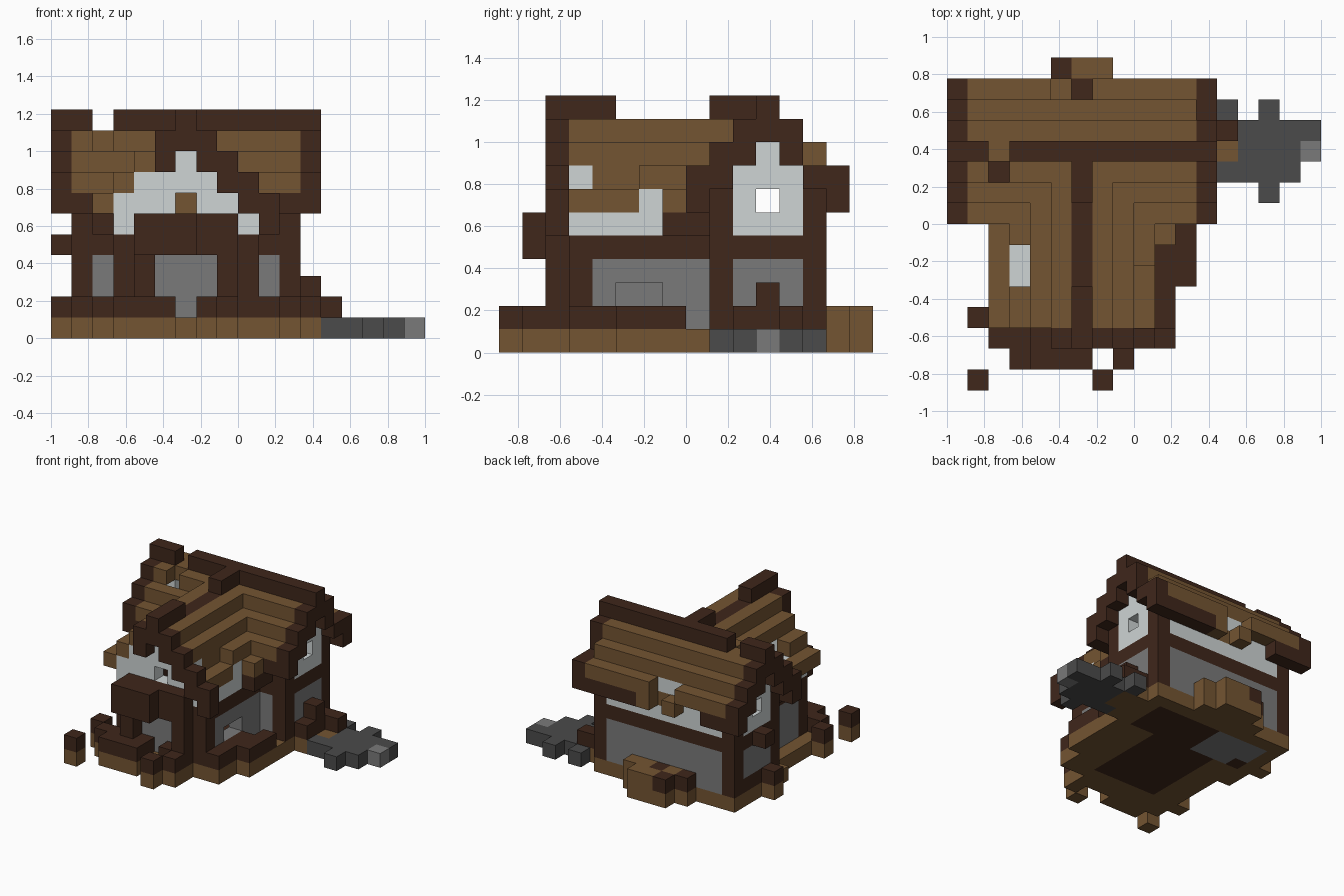
import bpy
import bmesh
from mathutils import Vector

default = bpy.data.objects.get("Cube")
if default:
    bpy.data.objects.remove(default, do_unlink=True)

CELL = 1 / 9
ORIGIN = Vector((-1, -8 / 9, 0))
COLOURS = {
    "dark_timber": (0.050, 0.020, 0.011),
    "brown_wood": (0.174, 0.090, 0.032),
    "white_plaster": (0.620, 0.660, 0.660),
    "grey_stone": (0.195, 0.195, 0.195),
    "dark_stone": (0.070, 0.070, 0.070),
}
materials = {}
for label, rgb in COLOURS.items():
    mat = bpy.data.materials.new(label)
    mat.use_nodes = True
    mat.diffuse_color = (*rgb, 1)
    mat.node_tree.nodes["Principled BSDF"].inputs["Base Color"].default_value = (*rgb, 1)
    materials[label] = mat
TIMBER, WOOD, PLASTER, STONE, SLATE = COLOURS

cells = {}


def span(value):
    return range(value[0], value[1] + 1) if isinstance(value, tuple) else (value,)


def put(part, colour, xs, ys, zs):
    """Fill a block of cells; spans are inclusive."""
    for x in span(xs):
        for y in span(ys):
            for z in span(zs):
                cells[x, y, z] = (part, colour)


def cut(xs, ys, zs):
    for x in span(xs):
        for y in span(ys):
            for z in span(zs):
                cells.pop((x, y, z), None)


# Ground slab and floors
put("ground_slab", WOOD, (1, 11), (8, 13), 0)
put("ground_slab", WOOD, (2, 10), (3, 8), 0)
put("ground_slab", WOOD, (2, 8), 2, 0)
put("ground_slab", WOOD, 12, (10, 12), 0)
put("ground_slab", WOOD, 13, (11, 12), 0)
put("timber_floor", TIMBER, (4, 8), (4, 12), 0)
put("timber_floor", TIMBER, (9, 10), (10, 12), 0)
put("stone_floor", STONE, (2, 5), (10, 12), 0)
put("timber_floor", TIMBER, 2, 10, 0)

# Stone path beside the house
put("stone_path", SLATE, (14, 16), (10, 12), 0)
put("stone_path", SLATE, 15, (9, 13), 0)
for y in (10, 13):
    put("stone_path", SLATE, 13, y, 0)
put("stone_path", SLATE, 17, 12, 0)
put("path_end_stone", STONE, 17, 11, 0)

# Low fence standing on the slab
fence = [((2, 5), 2), ((7, 8), 2), (10, (3, 6)), (11, (5, 7)), (1, 0), (7, 0),
         ((3, 5), 1), (8, 1), (1, 3), (0, 10), (12, (10, 12)), (13, 12), (5, 15), (4, 14)]
for xs, ys in fence:
    put("ground_slab", WOOD, xs, ys, 0)
    put("low_fence", TIMBER, xs, ys, 1)
put("side_step", TIMBER, 12, 11, 2)

# Heap of boards behind the house
put("back_boards", WOOD, (5, 8), 14, (0, 1))
put("back_boards", WOOD, (6, 7), 15, (0, 1))
put("back_board_core", TIMBER, 6, 14, 1)

# Main house: long walls
for y in (9, 13):
    put("main_long_wall", STONE, (2, 10), y, (1, 3))
    put("main_beam", TIMBER, (1, 11), y, 4)
    put("main_upper_wall", PLASTER, (2, 10), y, (5, 7))
cut((4, 8), 9, (1, 7))

# Main house: end walls with corner posts and small windows
for x in (1, 11):
    put("end_wall", STONE, x, (10, 12), (2, 3))
    put("end_sill", TIMBER, x, (9, 13), 1)
    put("main_beam", TIMBER, x, (9, 13), 4)
    put("end_gable", PLASTER, x, (10, 12), (5, 7))
    put("end_gable", PLASTER, x, 11, 8)
    cut(x, 11, 6)
    for y in (9, 13):
        put("corner_post", TIMBER, x, y, (1, 7))
put("side_bracket", TIMBER, 0, 11, 4)

# Front wing: side walls
for x in (3, 9):
    put("wing_side_wall", STONE, x, (4, 8), (1, 3))
    put("wing_beam", TIMBER, x, (3, 8), 4)
    put("wing_upper_wall", PLASTER, x, (3, 8), (5, 6))
cut(9, (5, 6), 2)

# Front wing: gable wall, posts and projecting canopy
put("wing_front_wall", STONE, (5, 7), 3, (1, 3))
put("wing_gable", PLASTER, (3, 9), 3, (5, 6))
put("wing_gable", PLASTER, (4, 8), 3, 7)
put("wing_gable", PLASTER, (5, 7), 3, 8)
cut(6, 3, 6)
for inner, outer in ((4, 3), (8, 9)):
    put("wing_post", TIMBER, inner, (2, 3), (1, 4))
    put("wing_post", TIMBER, outer, 3, (1, 4))
put("front_canopy", TIMBER, (4, 8), 2, (4, 5))
put("front_canopy", TIMBER, (4, 6), 1, (4, 5))

# Main roof: stepped courses either side of the ridge, dark verges
for step in range(4):
    for y in {11 - step, 11 + step}:
        top = 10 - step
        if step:
            put("main_roof", WOOD, (1, 11), y, top)
        for x in (0, 12):
            put("main_verge", TIMBER, x, y, (top - 1, top))
put("main_roof", WOOD, (1, 11), 11, 9)
put("main_ridge", TIMBER, (0, 12), 11, 10)
cut(2, 11, 10)
cut(2, 10, 9)
cut(12, 13, 8)
for x in (1, 11):
    put("eave_board", TIMBER, x, 8, 6)
put("eave_board", TIMBER, (8, 11), 14, 6)
put("eave_board", TIMBER, (1, 2), 14, 6)

# Broken back eave
cut((5, 6), 14, 7)
for x in (5, 7):
    put("sunken_eave", WOOD, x, 14, 6)
put("wall_patch", WOOD, 6, 13, 6)

# Front wing roof: courses on both sides of its ridge
for step in range(1, 5):
    for side in (-1, 1):
        put("wing_roof", WOOD, 6 + side * step, (3, 11 - step), 10 - step)
put("wing_ridge", TIMBER, 6, (2, 10), 9)
for ys in ((2, 4), (9, 10)):
    put("wing_ridge", TIMBER, 6, ys, 10)

# Front verge, intact on one side and broken on the other
for step in range(1, 5):
    put("wing_verge", TIMBER, 6 + step, 2, (9 - step, 10 - step))
put("wing_verge", TIMBER, 5, 2, (8, 9))

# Damaged roof courses
cut(3, (5, 6), 7)
cut(10, (3, 6), 6)
cut(9, (3, 5), 7)
put("sunken_roof", WOOD, 9, (3, 5), 6)
put("sunken_roof", WOOD, 8, (4, 5), 7)
for x in (2, 10):
    put("wing_bracket", TIMBER, x, (7, 8), 5)

# Corner offsets of each cube side, keyed by its outward direction
SIDES = []
for axis in range(3):
    for sign in (0, 1):
        normal = [0, 0, 0]
        normal[axis] = 2 * sign - 1
        u, v = (axis + 1) % 3, (axis + 2) % 3
        ring = []
        for a, b in ((0, 0), (1, 0), (1, 1), (0, 1)):
            corner = [0, 0, 0]
            corner[axis], corner[u], corner[v] = sign, a, b
            ring.append(corner)
        SIDES.append((normal, ring if sign else ring[::-1]))

# One mesh per part, keeping only the exposed sides
parts = {}
for place, owner in cells.items():
    parts.setdefault(owner, []).append(Vector(place))
for (part, colour), places in parts.items():
    bm = bmesh.new()
    for place in places:
        for normal, ring in SIDES:
            if tuple(int(c) for c in place + Vector(normal)) in cells:
                continue
            bm.faces.new([bm.verts.new(ORIGIN + (place + Vector(c)) * CELL) for c in ring])
    bmesh.ops.remove_doubles(bm, verts=bm.verts, dist=CELL / 100)
    mesh = bpy.data.meshes.new(part)
    bm.to_mesh(mesh)
    bm.free()
    mesh.materials.append(materials[colour])
    bpy.context.collection.objects.link(bpy.data.objects.new(part, mesh))
